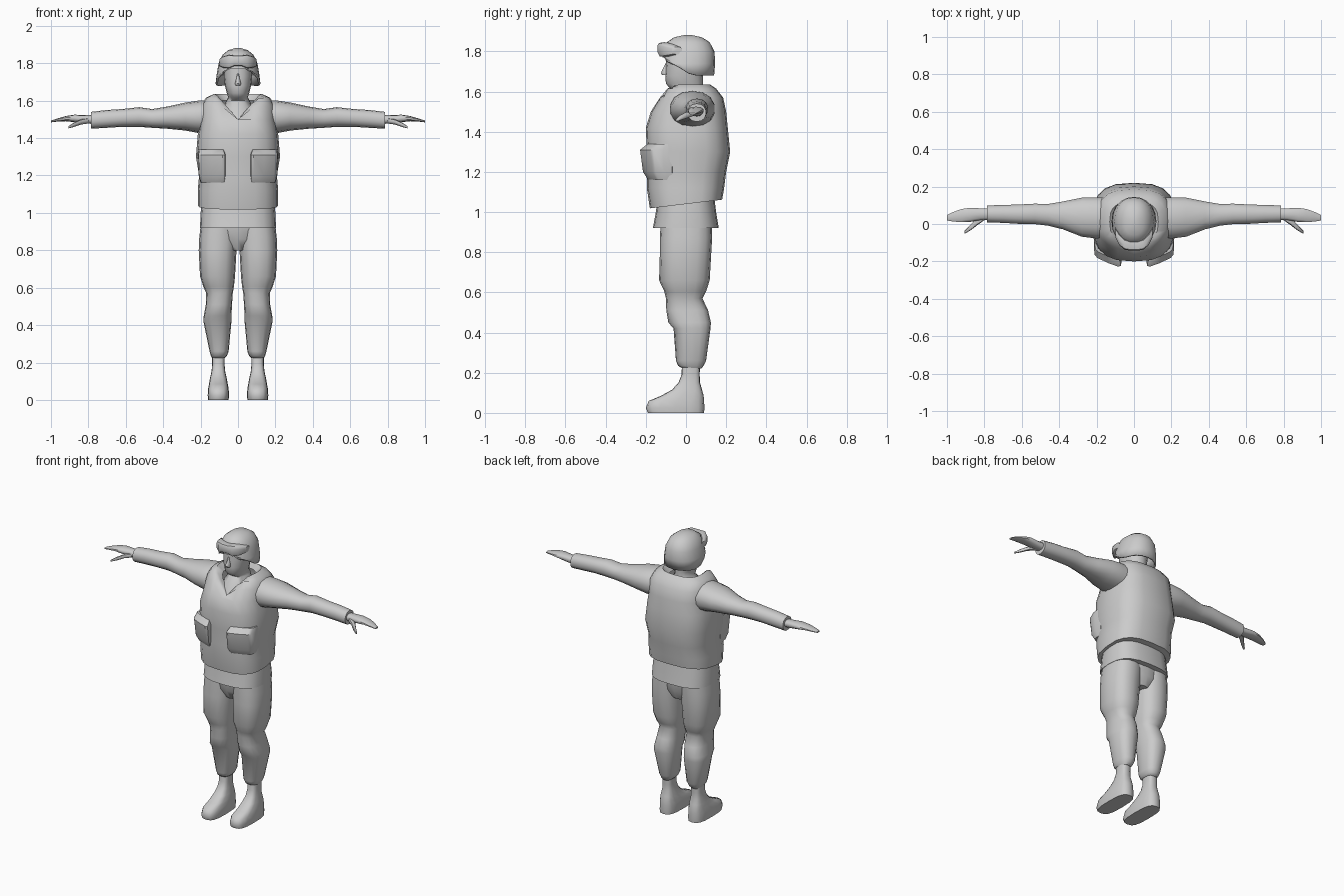
import bpy, bmesh, math
from mathutils import Vector

grey = bpy.data.materials.new("plain grey")
grey.diffuse_color = (0.6, 0.6, 0.6, 1)


def loft(name, rings, axis="z", n=14, power=2.4, caps=(True, True), rule=None,
         mirror=False, angle=50, thick=0):
    """Skin rounded rings. Each ring: position on axis, then min/max of the two other axes."""
    bm = bmesh.new()
    loops = []
    for s, a0, a1, b0, b1 in rings:
        loop = []
        for i in range(n):
            t = 2 * math.pi * i / n
            c, d = math.sin(t), math.cos(t)
            a = (a0 + a1) / 2 + (a1 - a0) / 2 * math.copysign(abs(c) ** (2 / power), c)
            b = (b0 + b1) / 2 + (b1 - b0) / 2 * math.copysign(abs(d) ** (2 / power), d)
            p = Vector((a, b, s)) if axis == "z" else Vector((s, a, b))
            loop.append(bm.verts.new(rule(p) if rule else p))
        loops.append(loop)
    for lo, hi in zip(loops, loops[1:]):
        for i in range(n):
            j = (i + 1) % n
            bm.faces.new((lo[i], lo[j], hi[j], hi[i]))
    if caps[0]:
        bm.faces.new(loops[0])
    if caps[1]:
        bm.faces.new(loops[-1])
    bmesh.ops.remove_doubles(bm, verts=bm.verts, dist=0.0005)
    bmesh.ops.recalc_face_normals(bm, faces=bm.faces)
    mesh = bpy.data.meshes.new(name)
    bm.to_mesh(mesh)
    bm.free()
    mesh.materials.append(grey)
    ob = bpy.data.objects.new(name, mesh)
    bpy.context.collection.objects.link(ob)
    bpy.ops.object.select_all(action="DESELECT")
    ob.select_set(True)
    bpy.context.view_layer.objects.active = ob
    bpy.ops.object.shade_smooth_by_angle(angle=math.radians(angle))
    if thick:
        m = ob.modifiers.new("thickness", "SOLIDIFY")
        m.thickness, m.offset = thick, -1
    if mirror:
        ob.modifiers.new("mirror", "MIRROR")
    return ob


def sym(rows):
    """Rings centred on x = 0: position, half width, y min, y max."""
    return [(z, -w, w, y0, y1) for z, w, y0, y1 in rows]


# Vest with slanted hem and V neckline
def vest_rule(p):
    if p.z < 1.1:
        p.z += 0.12 * p.y
    if p.z > 1.5 and p.y < 0 and abs(p.x) < 0.12:
        p.z = min(p.z, 1.5 + 1.15 * abs(p.x))
    return p


loft("vest", sym([
    (1.04, .215, -.18, .18), (1.12, .215, -.195, .19), (1.2, .208, -.195, .2),
    (1.3, .225, -.195, .22), (1.42, .215, -.2, .208), (1.5, .2, -.175, .2),
    (1.57, .198, -.135, .185), (1.615, .172, -.11, .15), (1.635, .13, -.095, .12),
    (1.6, .09, -.08, .1)]), n=20, power=2.8, caps=(True, False), rule=vest_rule)

# Slanted front pouches
def pouch_rule(p):
    p.y += 0.42 * (p.x - 0.1)
    return p


loft("front_pouch", [
    (1.16, .07, .2, -.185, -.1), (1.2, .065, .21, -.21, -.1),
    (1.31, .065, .215, -.225, -.1), (1.34, .075, .21, -.19, -.1)],
    n=12, power=5, rule=pouch_rule, mirror=True, angle=40)

# Jacket skirt below the vest
loft("jacket_skirt", sym([
    (.92, .203, -.165, .163), (1.0, .2, -.15, .15), (1.08, .19, -.14, .14)]),
    n=20, power=2.8)

# Trousers
loft("pelvis", sym([
    (.8, .06, -.09, .1), (.86, .15, -.12, .125), (.94, .19, -.13, .13),
    (1.02, .19, -.13, .13)]), n=16)
loft("trouser_leg", [
    (.22, .075, .135, -.015, .075), (.235, .06, .145, -.04, .088),
    (.26, .05, .152, -.05, .1), (.42, .035, .185, -.062, .122),
    (.45, .035, .183, -.088, .124), (.51, .032, .172, -.098, .11),
    (.57, .028, .17, -.1, .082), (.605, .022, .185, -.108, .1),
    (.66, .016, .203, -.134, .118), (.8, .008, .21, -.13, .126),
    (.87, .002, .207, -.13, .13), (.97, .0, .195, -.125, .128)],
    n=16, power=2.5, mirror=True)

# Boots
loft("boot", [
    (0, .05, .16, -.19, .09), (.025, .048, .162, -.2, .092),
    (.06, .05, .16, -.185, .09), (.085, .055, .155, -.125, .088),
    (.115, .06, .15, -.07, .08), (.15, .068, .142, -.038, .07),
    (.19, .072, .138, -.022, .068), (.25, .07, .138, -.02, .07)],
    n=16, power=3, mirror=True)

# Sleeves and hands reach out along x
loft("sleeve", [
    (.12, -.07, .14, 1.43, 1.6), (.2, -.08, .145, 1.425, 1.602),
    (.28, -.07, .143, 1.44, 1.59), (.38, -.03, .122, 1.45, 1.568),
    (.46, -.01, .108, 1.455, 1.555), (.53, -.002, .11, 1.46, 1.565),
    (.62, .0, .105, 1.46, 1.555), (.7, .005, .103, 1.455, 1.55),
    (.785, .008, .1, 1.45, 1.54)], axis="x", n=14, power=2.2, mirror=True)
loft("hand", [
    (.76, .022, .085, 1.475, 1.522), (.82, .02, .085, 1.478, 1.523),
    (.875, .01, .088, 1.485, 1.525), (.92, .008, .082, 1.49, 1.518),
    (.965, .012, .066, 1.488, 1.505), (1.0, .018, .048, 1.484, 1.494)],
    axis="x", n=10, mirror=True)
loft("thumb", [
    (.8, .02, .05, 1.478, 1.508), (.84, -.008, .035, 1.472, 1.5),
    (.875, -.035, -.006, 1.46, 1.484), (.905, -.052, -.036, 1.452, 1.464)],
    axis="x", n=8, mirror=True)

# Head, neck and shirt front
loft("head_and_neck", sym([
    (1.46, .11, -.14, .09), (1.56, .08, -.09, .09), (1.6, .062, -.05, .085),
    (1.618, .052, -.082, .085), (1.64, .06, -.1, .085), (1.68, .07, -.103, .085),
    (1.73, .076, -.1, .09), (1.79, .078, -.098, .09)]), n=16, power=2.2)
loft("nose", sym([
    (1.682, .014, -.118, -.08), (1.692, .016, -.125, -.08),
    (1.72, .009, -.112, -.08), (1.745, .006, -.1, -.08)]), n=8)

# Helmet with a rim that rises over the face
def rim_rule(p):
    rise = min(max((0.03 - p.y) / 0.14, 0), 1)
    p.z = max(p.z, 1.68 + 0.09 * rise)
    return p


loft("helmet", sym([
    (1.68, .12, -.114, .14), (1.74, .114, -.117, .145), (1.8, .104, -.115, .142),
    (1.845, .083, -.095, .118), (1.87, .052, -.06, .08), (1.881, .015, -.01, .03)]),
    n=20, power=2.2, caps=(False, True), rule=rim_rule, thick=0.012)

# Goggles pushed up on the helmet
half = [(.02, -.143, -.09, 1.785, 1.842), (.05, -.138, -.08, 1.772, 1.846),
        (.08, -.112, -.05, 1.776, 1.836), (.1, -.07, -.02, 1.785, 1.822)]
loft("goggles", [(-r[0],) + r[1:] for r in reversed(half)] + half,
     axis="x", n=10, power=4, angle=40)
